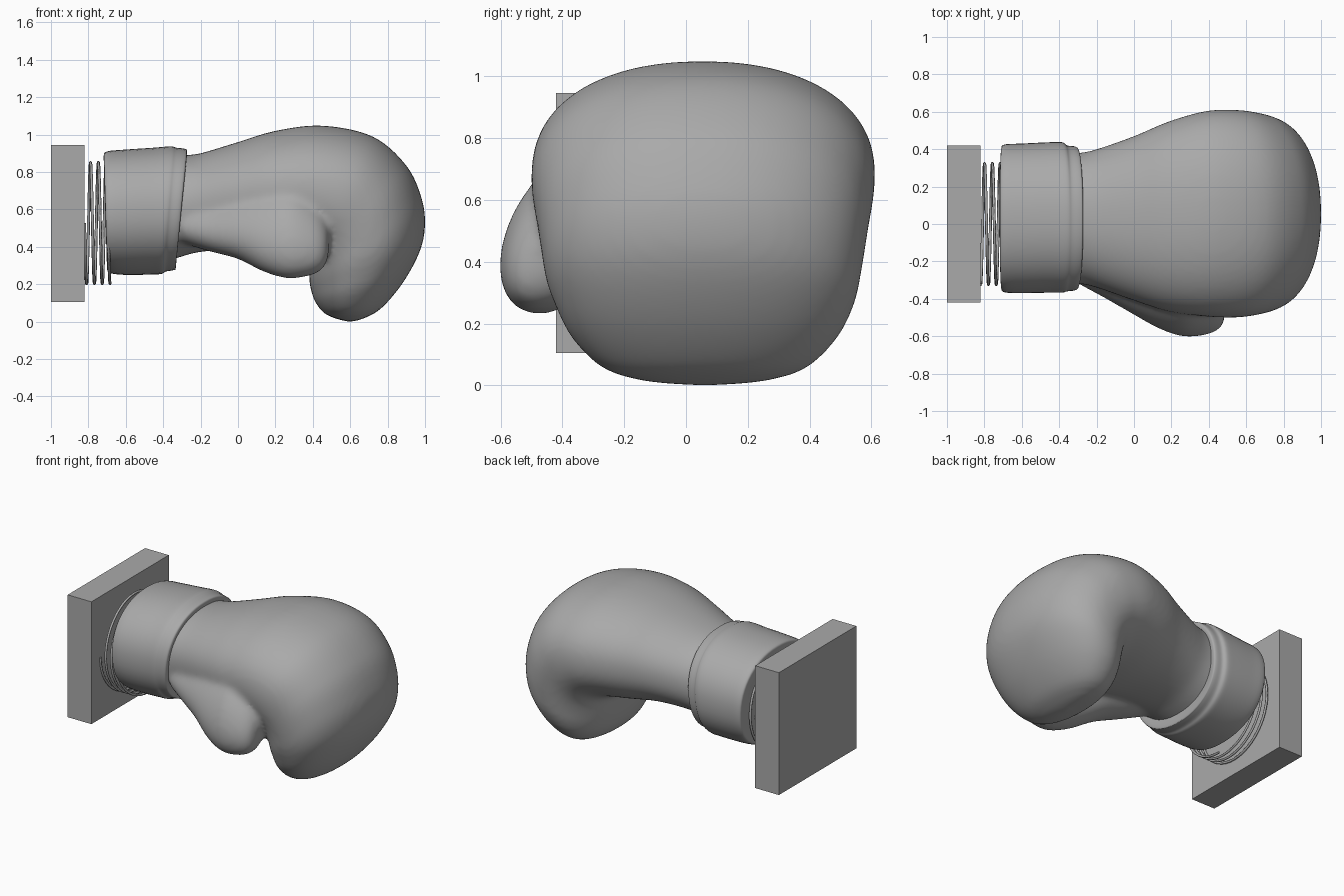
import bpy, bmesh, math

cube = bpy.data.objects.get("Cube")
if cube:
    bpy.data.objects.remove(cube, do_unlink=True)

grey = bpy.data.materials.new("plain grey")
grey.use_nodes = True
colour = (0.4, 0.4, 0.4, 1)
grey.diffuse_color = colour
for node in grey.node_tree.nodes:
    if node.type == 'BSDF_PRINCIPLED':
        node.inputs["Base Color"].default_value = colour


def add_object(name, data):
    obj = bpy.data.objects.new(name, data)
    bpy.context.scene.collection.objects.link(obj)
    data.materials.append(grey)
    return obj


def finish(name, bm, smooth=True):
    bmesh.ops.recalc_face_normals(bm, faces=bm.faces)
    mesh = bpy.data.meshes.new(name)
    for f in bm.faces:
        f.smooth = smooth
    bm.to_mesh(mesh)
    bm.free()
    return add_object(name, mesh)


def spline(points, steps):
    """Catmull-Rom interpolation of tuples."""
    out = []
    last = len(points) - 1
    for i in range(last):
        p0, p1, p2, p3 = (points[min(max(i + k, 0), last)] for k in (-1, 0, 1, 2))
        for s in range(steps):
            t = s / steps
            out.append([0.5 * (2 * b + (c - a) * t + (2 * a - 5 * b + 4 * c - d) * t * t
                               + (3 * b - a - 3 * c + d) * t ** 3)
                        for a, b, c, d in zip(p0, p1, p2, p3)])
    out.append(list(points[-1]))
    return out


def loft(bm, stations, power, steps, lean=0, sides=56):
    """Closed skin over stations (top x, top z, bottom x, bottom z, centre y, half width).
    Lean shifts the top of each section towards +y, as a share of its half width."""
    rings = []
    for ux, uz, lx, lz, cy, hw in spline(stations, steps):
        ring = []
        for k in range(sides):
            a = 2 * math.pi * k / sides
            c, s = math.cos(a), math.sin(a)
            c = math.copysign(abs(c) ** (2 / power), c)
            s = math.copysign(abs(s) ** (2 / power), s)
            t = (1 + s) / 2
            ring.append(bm.verts.new((lx + (ux - lx) * t, cy + hw * (c + lean * s),
                                      lz + (uz - lz) * t)))
        rings.append(ring)
    for r0, r1 in zip(rings, rings[1:]):
        for k in range(sides):
            n = (k + 1) % sides
            bm.faces.new((r0[k], r0[n], r1[n], r1[k]))
    bm.faces.new(rings[0])
    bm.faces.new(rings[-1])


# Wall plate
bm = bmesh.new()
bmesh.ops.create_cube(bm, size=1)
for v in bm.verts:
    v.co.x = v.co.x * 0.18 - 0.91
    v.co.y *= 0.84
    v.co.z = v.co.z * 0.84 + 0.525
finish("mounting_plate", bm, smooth=False)

# Coil spring
curve = bpy.data.curves.new("spring", 'CURVE')
curve.dimensions = '3D'
curve.bevel_depth = 0.008
curve.bevel_resolution = 1
curve.use_fill_caps = True
coil = curve.splines.new('POLY')
turns, per_turn = 3.25, 48
count = int(turns * per_turn)
coil.points.add(count)
for i, p in enumerate(coil.points):
    a = 2 * math.pi * (i / per_turn - 0.25)
    p.co = (-0.82 + 0.136 * i / count, 0.324 * math.sin(a), 0.527 - 0.324 * math.cos(a), 1)
add_object("spring", curve)

# Cuff with a stepped, slanted rim
cuff = [
    (-.712, .82, -.70, .35, .03, .30),
    (-.718, .885, -.70, .285, .03, .37),
    (-.70, .91, -.685, .26, .03, .395),
    (-.60, .92, -.60, .25, .03, .40),
    (-.45, .93, -.46, .252, .035, .402),
    (-.36, .937, -.41, .255, .035, .402),
    (-.33, .93, -.385, .268, .03, .39),
    (-.29, .925, -.345, .275, .03, .385),
    (-.272, .915, -.333, .285, .03, .372),
    (-.275, .87, -.335, .36, .03, .33),
]
bm = bmesh.new()
loft(bm, cuff, 2.2, 4)
finish("cuff", bm)

# Padded hand curling over into the closed fingers
hand = [
    (-.40, .87, -.42, .31, .03, .35),
    (-.28, .89, -.31, .345, .03, .35),
    (-.20, .90, -.20, .373, .03, .37),
    (0, .96, 0, .385, .03, .44),
    (.20, 1.02, .18, .37, .04, .51),
    (.45, 1.048, .33, .355, .055, .55),
    (.72, .99, .38, .32, .055, .555),
    (.90, .835, .385, .28, .055, .54),
    (.982, .66, .38, .25, .055, .525),
    (1, .51, .382, .21, .055, .51),
    (.97, .37, .39, .17, .06, .485),
    (.88, .205, .41, .11, .06, .43),
    (.765, .07, .46, .045, .06, .33),
    (.67, .016, .53, .014, .06, .20),
    (.61, 0, .59, 0, .06, .05),
]
# Thumb swelling out of the front side, leaning into the hand
thumb = [
    (-.30, .70, -.30, .42, -.10, .20),
    (-.15, .72, -.15, .375, -.17, .21),
    (0, .75, 0, .335, -.25, .215),
    (.15, .77, .13, .27, -.335, .205),
    (.28, .77, .26, .232, -.385, .197),
    (.40, .69, .38, .245, -.405, .17),
    (.465, .59, .45, .28, -.43, .12),
    (.488, .47, .483, .34, -.47, .04),
]
bm = bmesh.new()
loft(bm, hand, 2.2, 6)
loft(bm, thumb, 2, 5, lean=0.45)
glove = finish("glove", bm)
fuse = glove.modifiers.new("fuse", 'REMESH')
fuse.mode = 'VOXEL'
fuse.voxel_size = 0.018
fuse.use_smooth_shade = True
soften = glove.modifiers.new("soften", 'SMOOTH')
soften.factor = 0.5
soften.iterations = 10
